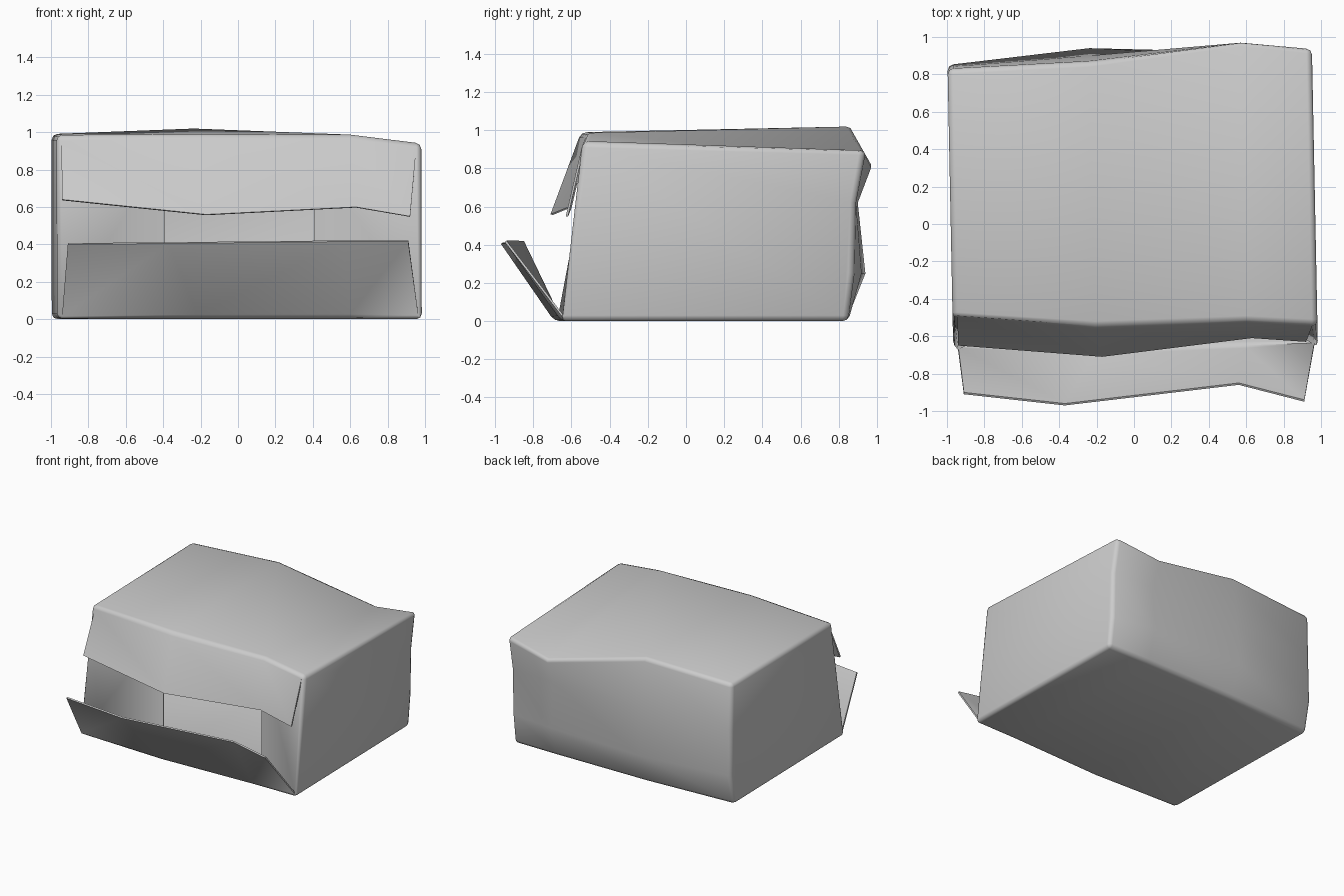
import bpy
import bmesh
import math
from mathutils import Vector

cube = bpy.data.objects.get("Cube")
if cube:
    bpy.data.objects.remove(cube, do_unlink=True)

# Single plain grey card colour
card = bpy.data.materials.new("grey_card")
card.use_nodes = True
grey = (0.6, 0.6, 0.6, 1.0)
card.diffuse_color = grey
card.node_tree.nodes["Principled BSDF"].inputs["Base Color"].default_value = grey

bm = bmesh.new()


def strip(row_a, row_b):
    """Join two rows of vertices with quads."""
    for k in range(len(row_a) - 1):
        bm.faces.new((row_a[k], row_a[k + 1], row_b[k + 1], row_b[k]))


def make_row(points):
    return [bm.verts.new(Vector(p)) for p in points]


# Dented body: each column is a (y, z) profile running
# front bottom, back bottom, low back, high back, back top, front top
columns = {
    -0.98: [(-.66, 0), (.80, 0), (.85, .25), (.84, .62), (.83, .99), (-.50, .985)],
    -0.22: [(-.69, 0), (.84, 0), (.94, .25), (.90, .62), (.87, 1.02), (-.55, .99)],
    0.59: [(-.66, 0), (.85, 0), (.92, .25), (.90, .62), (.98, .83), (-.52, .99)],
    0.97: [(-.66, 0), (.85, 0), (.88, .25), (.89, .62), (.94, .90), (-.54, .94)],
}
body = [make_row((x - 0.02 * y, y, z) for y, z in profile)
        for x, profile in columns.items()]
for left, right in zip(body, body[1:]):
    strip(left, right)

# Side walls close both ends of the body
for end in (body[0], body[-1]):
    bm.faces.new(end)

# Top flap hangs in front of the opening
top_hinge = [col[-1] for col in body]
top_tip = make_row([(-.94, -.65, .64), (-.17, -.71, .56),
                    (.63, -.61, .60), (.92, -.63, .55)])
strip(top_hinge, top_tip)

# Bottom flap leans outwards
bottom_hinge = [col[0] for col in body]
bottom_tip = make_row([(-.91, -.91, .40), (-.37, -.97, .405),
                       (.56, -.86, .415), (.91, -.95, .415)])
strip(bottom_hinge, bottom_tip)

# Side flaps fold into the box
for col, x, y in ((body[0], -.39, -.40), (body[-1], .41, -.28)):
    side_tip = make_row([(x, y, .04), (x, y, .90)])
    strip([col[0], col[-1]], side_tip)

bmesh.ops.recalc_face_normals(bm, faces=bm.faces)
bm.normal_update()
floor = min(bm.faces, key=lambda f: f.calc_center_median().z)
if floor.normal.z > 0:
    bmesh.ops.reverse_faces(bm, faces=bm.faces)

mesh = bpy.data.meshes.new("open_carton")
bm.to_mesh(mesh)
bm.free()
mesh.materials.append(card)
carton = bpy.data.objects.new("open_carton", mesh)
bpy.context.collection.objects.link(carton)

# Rounded folds and card thickness
fold = carton.modifiers.new("rounded_folds", "BEVEL")
fold.width = 0.03
fold.segments = 2
fold.limit_method = "ANGLE"
fold.angle_limit = math.radians(40)
wall = carton.modifiers.new("card_thickness", "SOLIDIFY")
wall.thickness = 0.012
wall.offset = -1

bpy.ops.object.select_all(action="DESELECT")
carton.select_set(True)
bpy.context.view_layer.objects.active = carton
for name in ("rounded_folds", "card_thickness"):
    bpy.ops.object.modifier_apply(modifier=name)
bpy.ops.object.shade_smooth_by_angle(angle=math.radians(60))
